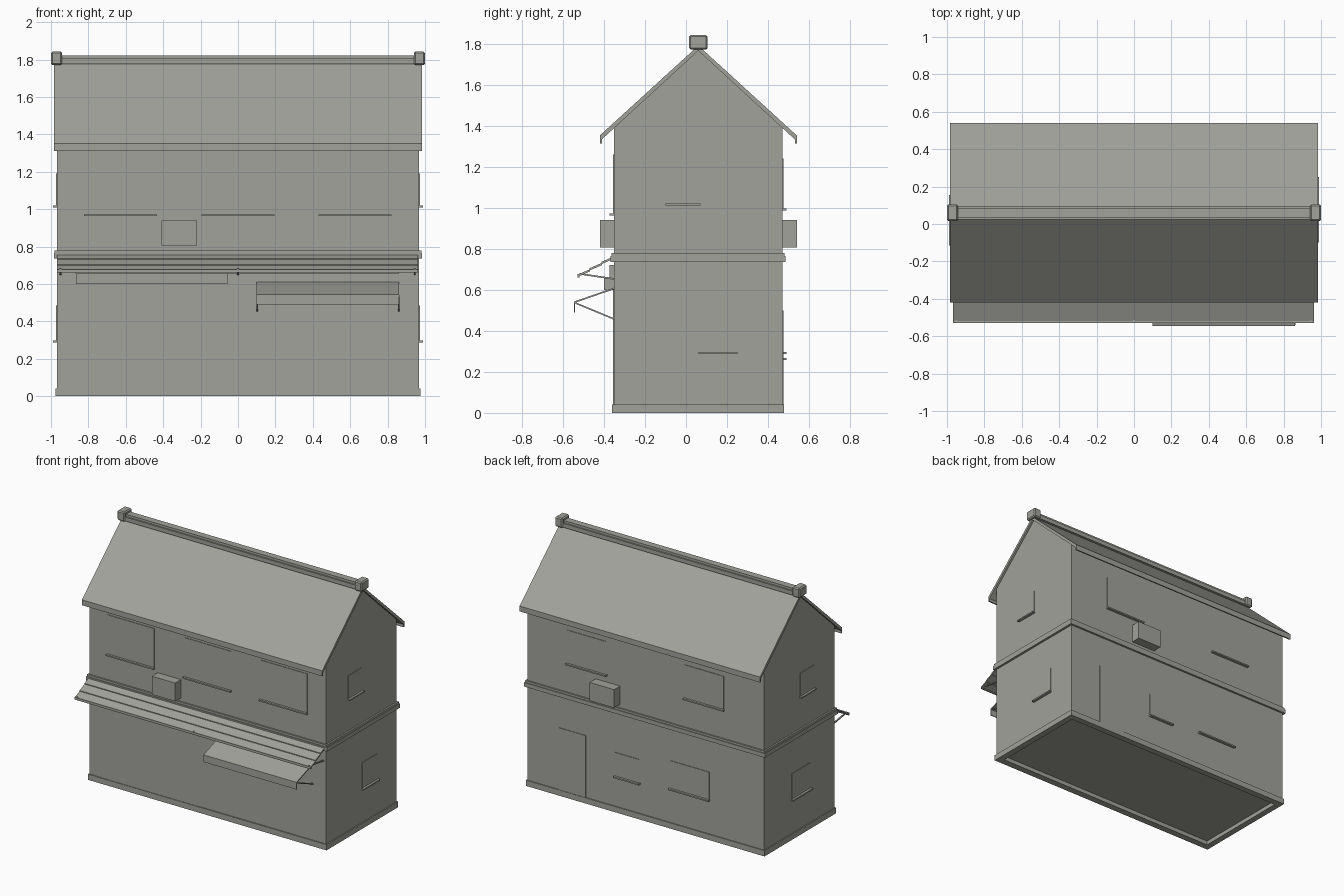
import bpy, bmesh
from mathutils import Vector

cube = bpy.data.objects.get("Cube")
if cube:
    bpy.data.objects.remove(cube)

stone = bpy.data.materials.new("warm_grey")
stone.use_nodes = True
GREY = (0.36, 0.36, 0.33, 1)
stone.diffuse_color = GREY
stone.node_tree.nodes["Principled BSDF"].inputs["Base Color"].default_value = GREY

FRONT, BACK, LEFT, RIGHT = -0.352, 0.47, 0.968, -0.968
RIDGE_Y = 0.06


def extrude(name, profile, x0, x1):
    """Sweep a closed (y, z) outline along x."""
    bm = bmesh.new()
    face = bm.faces.new([bm.verts.new((x0, y, z)) for y, z in profile])
    swept = bmesh.ops.extrude_face_region(bm, geom=[face])["geom"]
    verts = [v for v in swept if isinstance(v, bmesh.types.BMVert)]
    bmesh.ops.translate(bm, verts=verts, vec=Vector((x1 - x0, 0, 0)))
    bmesh.ops.recalc_face_normals(bm, faces=bm.faces)
    mesh = bpy.data.meshes.new(name)
    bm.to_mesh(mesh)
    bm.free()
    mesh.materials.append(stone)
    obj = bpy.data.objects.new(name, mesh)
    bpy.context.scene.collection.objects.link(obj)
    return obj


def box(name, x0, x1, y0, y1, z0, z1):
    return extrude(name, [(y0, z0), (y1, z0), (y1, z1), (y0, z1)], x0, x1)


def slab(name, a, b, thick, x0, x1):
    """Thin sloping board whose top runs from a to b in (y, z)."""
    return extrude(name, [a, b, (b[0], b[1] - thick), (a[0], a[1] - thick)], x0, x1)


def window(name, wall, a, b, z0, z1, sill=True):
    """Thin pane plate and a projecting sill on one of the four walls."""
    along_x = wall in (FRONT, BACK)
    out = 1 if wall > 0 else -1

    def plate(part, grow, depth, low, high):
        near, far = sorted((wall - out * 0.004, wall + out * depth))
        if along_x:
            box(part, a - grow, b + grow, near, far, low, high)
        else:
            box(part, near, far, a - grow, b + grow, low, high)

    plate(name, 0, 0.004, z0, z1)
    if sill:
        plate(name + "_sill", 0.005, 0.02, z0 - 0.01, z0)


# Walls with gable ends, plinth ring and floor band
extrude("walls", [(FRONT, 0.03), (BACK, 0.03), (BACK, 1.39),
                  (RIDGE_Y, 1.77), (FRONT, 1.39)], RIGHT, LEFT)
for label, y0, y1 in (("front", -0.36, -0.31), ("back", 0.43, 0.477)):
    box("plinth_" + label, -0.976, 0.976, y0, y1, 0, 0.042)
for label, x0, x1 in (("right", -0.976, -0.93), ("left", 0.93, 0.976)):
    box("plinth_" + label, x0, x1, -0.31, 0.43, 0, 0.042)
box("floor_band", -0.985, 0.985, -0.368, 0.485, 0.735, 0.765)
box("floor_band_cap", -0.98, 0.98, -0.363, 0.48, 0.765, 0.78)

# Roof slopes with hanging eave boards
for label, s in (("front", -1), ("back", 1)):
    edge = RIDGE_Y + s * 0.48
    extrude("roof_" + label,
            [(RIDGE_Y, 1.79), (edge, 1.352), (edge, 1.312),
             (edge - s * 0.01, 1.312), (edge - s * 0.01, 1.333), (RIDGE_Y, 1.765)],
            -0.983, 0.983)

# Ridge beam and its end blocks
box("ridge_beam", -0.97, 0.97, 0.025, 0.095, 1.775, 1.805)
box("ridge_cap", -0.97, 0.97, 0.035, 0.085, 1.805, 1.822)
for label, x in (("right", -0.97), ("left", 0.97)):
    block = box("ridge_block_" + label, x - 0.03, x + 0.03, 0.015, 0.105, 1.77, 1.842)
    bevel = block.modifiers.new("soft_edges", "BEVEL")
    bevel.width = 0.008
    bevel.segments = 1

# Long stepped canopy over the shop front
for i in range(3):
    y, z = FRONT - i * 0.058, 0.762 - i * 0.031
    slab("canopy_course_%d" % i, (y, z), (y - 0.06, z - 0.026), 0.011, -0.967, 0.963)
box("canopy_lip", -0.967, 0.963, -0.528, -0.518, 0.66, 0.678)
for i, x in enumerate((-0.95, 0, 0.945)):
    slab("canopy_arm_%d" % i, (-0.52, 0.682), (FRONT, 0.657), 0.008, x - 0.005, x + 0.005)

# Blank sign board under the canopy
box("sign_board", -0.865, -0.055, -0.4, FRONT, 0.6, 0.655)
box("sign_backing", -0.87, 0.86, -0.372, FRONT, 0.655, 0.72)

# Small shop awning with valance and arms
slab("awning_top", (FRONT, 0.61), (-0.545, 0.543), 0.008, 0.1, 0.86)
box("awning_valance", 0.1, 0.86, -0.545, -0.54, 0.49, 0.543)
for label, x in (("right", 0.1), ("left", 0.855)):
    slab("awning_arm_" + label, (-0.54, 0.54), (FRONT, 0.462), 0.008, x, x + 0.008)

# Shop front panels and upper front windows
window("shop_panel", FRONT, -0.86, -0.075, 0.04, 0.6, False)
for i, x in enumerate((-0.628, 0, 0.625)):
    window("front_window_%d" % i, FRONT, x - 0.19, x + 0.19, 0.972, 1.26)

# Back windows and door
for i, x in enumerate((0.48, -0.48)):
    window("back_window_%d" % i, BACK, x - 0.16, x + 0.16, 0.996, 1.24)
window("back_small_window", BACK, 0.05, 0.25, 0.267, 0.44)
window("back_shop_window", BACK, -0.52, -0.2, 0.297, 0.5)
window("back_door", BACK, 0.49, 0.71, 0.042, 0.5, False)

# End wall windows
window("left_upper_window", LEFT, -0.095, 0.065, 1.02, 1.19)
window("left_lower_window", LEFT, 0.065, 0.245, 0.297, 0.485)
window("right_upper_window", RIGHT, -0.11, 0.05, 1.02, 1.19)
window("right_lower_window", RIGHT, -0.07, 0.15, 0.297, 0.485)

# Air conditioner boxes
box("front_air_unit", -0.41, -0.22, -0.42, FRONT, 0.805, 0.94)
box("back_air_unit", 0.21, 0.41, BACK, 0.54, 0.805, 0.94)
